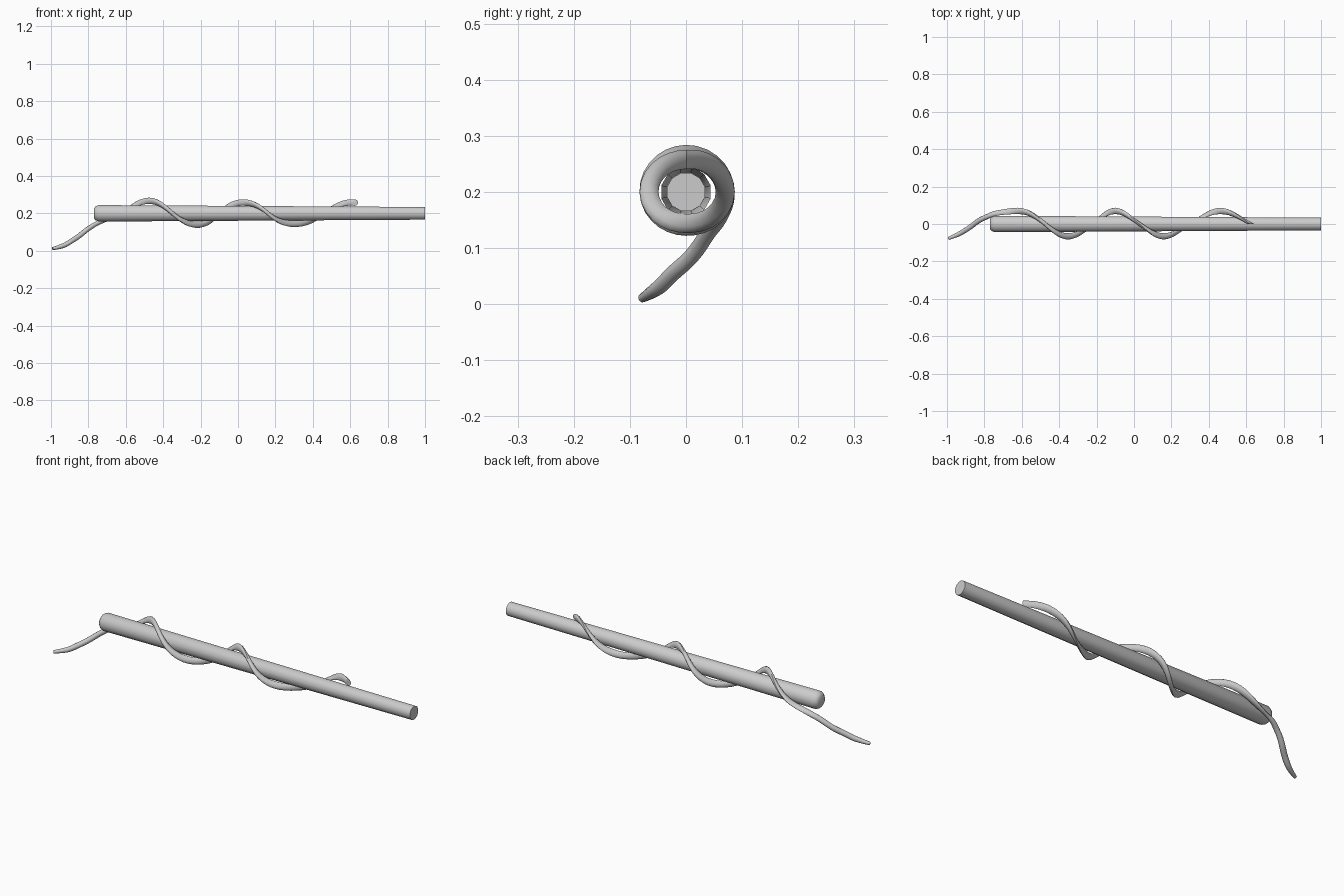
import bpy, bmesh, math
from mathutils import Vector

if "Cube" in bpy.data.objects:
    bpy.data.objects.remove(bpy.data.objects["Cube"])

AXIS_Z = 0.2
X = Vector((1, 0, 0))


def loft(name, rings, angle=40):
    """Skin a list of equal-length rings and cap both ends."""
    bm = bmesh.new()
    vs = [[bm.verts.new(p) for p in ring] for ring in rings]
    n = len(rings[0])
    for a, b in zip(vs, vs[1:]):
        for i in range(n):
            j = (i + 1) % n
            bm.faces.new((a[i], a[j], b[j], b[i]))
    bm.faces.new(vs[0][::-1])
    bm.faces.new(vs[-1])
    bmesh.ops.recalc_face_normals(bm, faces=bm.faces)
    me = bpy.data.meshes.new(name)
    bm.to_mesh(me)
    bm.free()
    ob = bpy.data.objects.new(name, me)
    bpy.context.collection.objects.link(ob)
    bpy.ops.object.select_all(action='DESELECT')
    bpy.context.view_layer.objects.active = ob
    ob.select_set(True)
    bpy.ops.object.shade_smooth_by_angle(angle=math.radians(angle))
    return ob


def catmull(a, b, c, d, t):
    return [0.5 * (2 * q + (r - p) * t + (2 * p - 5 * q + 4 * r - s) * t * t
                   + (3 * q - p - 3 * r + s) * t ** 3)
            for p, q, r, s in zip(a, b, c, d)]


# Tapered rod with a bevelled butt end
rod = [(-0.77, 0.028), (-0.762, 0.038), (-0.745, 0.0455), (1.0, 0.035)]
SIDES = 12
loft("rod", [[(x, r * math.cos(math.tau * (i + 0.5) / SIDES),
               AXIS_Z + r * math.sin(math.tau * (i + 0.5) / SIDES))
              for i in range(SIDES)] for x, r in rod])

# Vine path keys: x, angle about the rod, distance from its axis, thickness, roundness
keys = []
tail = [(-0.992, -0.078, 0.011, 0.008), (-0.93, -0.05, 0.029, 0.013),
        (-0.87, -0.012, 0.065, 0.014), (-0.80, 0.033, 0.118, 0.014),
        (-0.74, 0.057, 0.152, 0.015)]
for i, (x, y, z, r) in enumerate(tail):
    keys.append((x, math.atan2(z - AXIS_Z, y), math.hypot(y, z - AXIS_Z), r,
                 1 if i < 3 else 0.8 - 0.3 * (i - 3)))
coil = [(-0.62, 0.070), (-0.475, 0.067), (-0.35, 0.066), (-0.22, 0.061),
        (-0.10, 0.070), (0.03, 0.058), (0.16, 0.066), (0.30, 0.056),
        (0.46, 0.070), (0.625, 0.0575)]
for i, (x, rho) in enumerate(coil):
    keys.append((x, i * math.pi / 2, rho, 0.017, 0))

# Sample the path smoothly
STEPS = 7
samples = []
for i in range(len(keys) - 1):
    q = [keys[max(0, min(len(keys) - 1, i + k))] for k in (-1, 0, 1, 2)]
    samples += [catmull(*q, s / STEPS) for s in range(STEPS)]
samples.append(keys[-1])
pts = [Vector((x, rho * math.cos(a), AXIS_Z + rho * math.sin(a)))
       for x, a, rho, r, w in samples]

# Screw-style cross-sections on the coil, round ones on the loose tail
rings = []
for i, (p, s) in enumerate(zip(pts, samples)):
    t = (pts[min(i + 1, len(pts) - 1)] - pts[max(i - 1, 0)]).normalized()
    if i == len(pts) - 1:
        t = Vector((t.x, -1, 0)).normalized()
    u = Vector((0, t.z, -t.y)).normalized()
    v = t.cross(u)
    if v.x < 0:
        v = -v
    w = max(0, min(1, s[4]))
    v = X.lerp(v, w)
    rings.append([p + s[3] * (math.cos(math.tau * k / 10) * u + math.sin(math.tau * k / 10) * v)
                  for k in range(10)])
loft("winding_vine", rings, 50)
